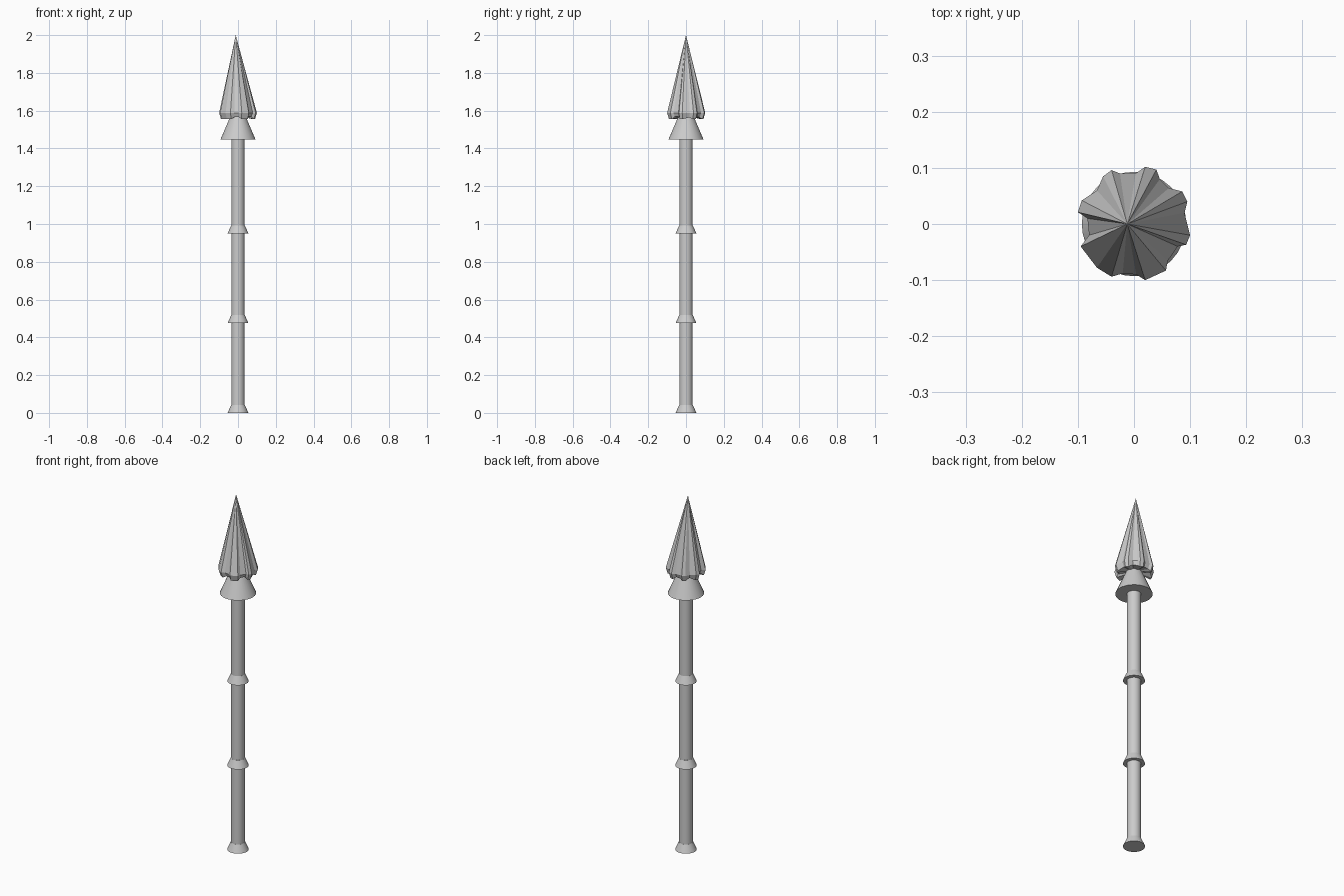
import bpy
import bmesh
import math

cube = bpy.data.objects.get("Cube")
if cube:
    bpy.data.objects.remove(cube)

steel = bpy.data.materials.new("grey_steel")
steel.use_nodes = True
GREY = (0.6, 0.6, 0.6, 1)
steel.diffuse_color = GREY
steel.node_tree.nodes["Principled BSDF"].inputs["Base Color"].default_value = GREY


def frustum(name, z0, z1, r0, r1):
    """Upright round section, smooth at the sides and flat at the ends."""
    bpy.ops.mesh.primitive_cone_add(vertices=32, radius1=r0, radius2=r1,
                                    depth=z1 - z0, location=(0, 0, (z0 + z1) / 2))
    ob = bpy.context.object
    ob.name = name
    ob.data.materials.append(steel)
    bpy.ops.object.shade_smooth_by_angle(angle=math.radians(30))
    return ob


# Shaft with flared foot and two grip rings
frustum("shaft", 0, 1.5, 0.035, 0.035)
for name, z in (("foot_flare", 0), ("lower_ring", 0.475), ("upper_ring", 0.95)):
    frustum(name, z, z + 0.043, 0.055, 0.036)

# Bell-shaped collar under the head
frustum("collar", 1.447, 1.585, 0.093, 0.034)

# Fluted spear head: irregular outline drawn up to an off-centre tip
OUTLINE = [(.10, -.02), (.09, .02), (.095, .04), (.086, .058), (.062, .064),
           (.046, .08), (.04, .097), (.02, .102), (.003, .09), (-.025, .09),
           (-.04, .096), (-.055, .085), (-.066, .06), (-.093, .042),
           (-.10, .021), (-.083, .01), (-.08, -.02), (-.095, -.04),
           (-.066, -.078), (-.04, -.094), (-.02, -.088), (.004, -.09),
           (.02, -.10), (.057, -.083), (.06, -.066), (.078, -.04), (.093, -.037)]
bm = bmesh.new()
tip = bm.verts.new((-0.012, 0, 2))
base = bm.verts.new((0, 0, 1.575))
rim, hem = [], []
for x, y in OUTLINE:
    ridge = min(1, max(0, (math.hypot(x, y) - 0.085) / 0.015))
    rim.append(bm.verts.new((x, y, 1.588)))
    hem.append(bm.verts.new((x * 0.9, y * 0.9, 1.573 - 0.018 * ridge)))
for i in range(len(rim)):
    j = (i + 1) % len(rim)
    bm.faces.new((rim[i], rim[j], tip))
    bm.faces.new((hem[i], hem[j], rim[j], rim[i]))
    bm.faces.new((hem[j], hem[i], base))
bmesh.ops.recalc_face_normals(bm, faces=bm.faces)
mesh = bpy.data.meshes.new("spear_head")
bm.to_mesh(mesh)
bm.free()
mesh.materials.append(steel)
bpy.context.collection.objects.link(bpy.data.objects.new("spear_head", mesh))
